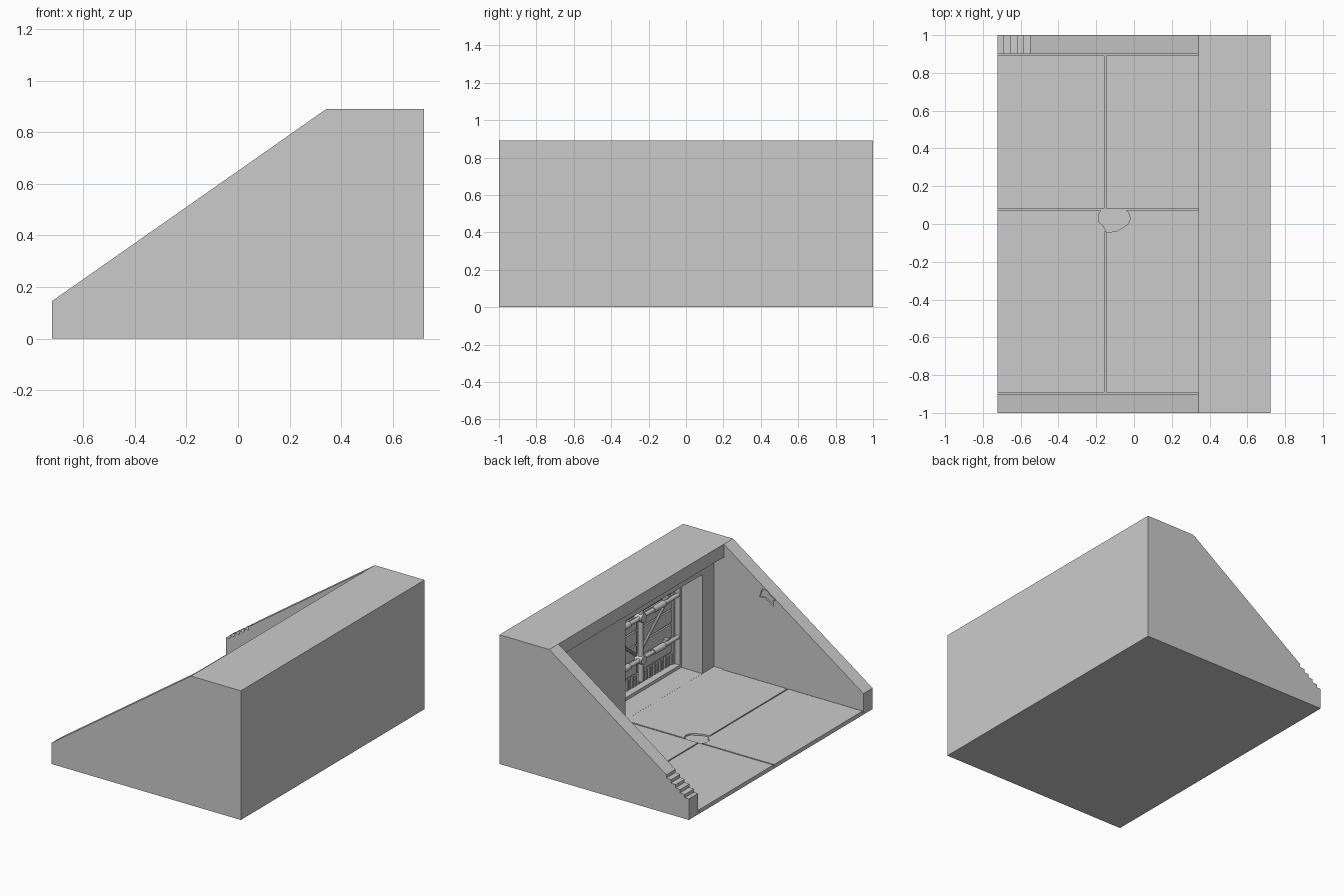
import bpy, bmesh, math
from mathutils import Vector

if "Cube" in bpy.data.objects:
    bpy.data.objects.remove(bpy.data.objects["Cube"])


def mesh_obj(name, bm):
    bmesh.ops.recalc_face_normals(bm, faces=bm.faces)
    me = bpy.data.meshes.new(name)
    bm.to_mesh(me)
    bm.free()
    ob = bpy.data.objects.new(name, me)
    bpy.context.collection.objects.link(ob)
    return ob


def prism(name, pts, d):
    """Extrude a closed loop of 3D points by vector d."""
    bm = bmesh.new()
    f = bm.faces.new([bm.verts.new(p) for p in pts])
    r = bmesh.ops.extrude_face_region(bm, geom=[f])
    vs = [v for v in r['geom'] if isinstance(v, bmesh.types.BMVert)]
    bmesh.ops.translate(bm, verts=vs, vec=d)
    return mesh_obj(name, bm)


def box(name, x0, x1, y0, y1, z0, z1):
    return prism(name, [(x0, y0, z0), (x1, y0, z0), (x1, y1, z0), (x0, y1, z0)], (0, 0, z1 - z0))


def side_prism(name, prof, y0, y1):
    return prism(name, [(x, y0, z) for x, z in prof], (0, y1 - y0, 0))


def rod(name, a, b, r, n=12):
    a, b = Vector(a), Vector(b)
    bpy.ops.mesh.primitive_cylinder_add(vertices=n, radius=r, depth=(b - a).length, location=(a + b) / 2)
    ob = bpy.context.object
    ob.name = name
    ob.rotation_mode = 'QUATERNION'
    ob.rotation_quaternion = (b - a).to_track_quat('Z', 'Y')
    bpy.ops.object.shade_smooth_by_angle(angle=math.radians(40))
    return ob


def cut(ob, cutter):
    m = ob.modifiers.new("cut", 'BOOLEAN')
    m.operation = 'DIFFERENCE'
    m.solver = 'EXACT'
    m.object = cutter
    bpy.context.view_layer.objects.active = ob
    bpy.ops.object.modifier_apply(modifier=m.name)
    bpy.data.objects.remove(cutter, do_unlink=True)


FLOOR, X0, LIP, WALL = 0.028, -0.722, 0.342, 0.415
DY0, DY1 = -0.77, 0.067


def slope(x):
    return 0.145 + (x - X0) * 0.70


# concrete bunker body with hollow forecourt under a roof lip
body = side_prism("bunker_body", [(X0, 0), (0.722, 0), (0.722, 0.89), (LIP, 0.89), (X0, 0.145)], -1, 1)
cut(body, side_prism("c", [(-1, FLOOR), (WALL, FLOOR), (WALL, 0.80), (LIP, 0.80), (LIP, 1.2), (-1, 1.2)], -0.9, 0.9))

# doorway recess, then the narrower inner frame opening
cut(body, box("c", 0.35, 0.575, DY0, DY1, FLOOR + 0.0005, 0.71))
cut(body, box("c", 0.5, 0.645, DY0 + 0.015, DY1 - 0.015, 0.05, 0.69))

# worn steps at the low end of the rear side wall
n, run = 5, 0.035
stair = [(-0.8, slope(X0))]
for i in range(n):
    x = X0 + run * (i + 0.9)
    stair += [(x, slope(x - run * 0.9)), (x, slope(x))]
stair += [(stair[-1][0], 0.5), (-0.8, 0.5)]
cut(body, side_prism("c", stair, 0.88, 1.05))

# expansion joints in the floor
D = 0.014
for sx0, sx1, sy0, sy1 in [(-0.8, 0.35, 0.892, 0.91), (-0.8, 0.35, -0.91, -0.892),
                           (-0.155, -0.147, -0.895, -0.04), (-0.155, -0.147, 0.075, 0.895),
                           (-0.8, 0.38, 0.072, 0.081)]:
    cut(body, box("c", sx0, sx1, max(sy0, -0.9), min(sy1, 0.9), D, 0.06))

# broken slab corner in the floor
chip = [(-0.17, 0.076), (-0.187, 0.05), (-0.185, 0.01), (-0.16, -0.012), (-0.145, -0.045), (-0.09, -0.037),
        (-0.06, -0.02), (-0.03, 0.0), (-0.02, 0.03), (-0.03, 0.06), (-0.05, 0.076)]
cut(body, prism("c", [(x, y, 0.017) for x, y in chip], (0, 0, 0.05)))

# spalled patch on the inside of the front side wall
patch = [(0.05, 0.66), (0.07, 0.60), (0.03, 0.605), (-0.04, 0.56), (-0.03, 0.60), (-0.055, 0.605),
         (-0.01, 0.63), (0.01, 0.655)]
cut(body, side_prism("c", patch, -0.91, -0.88))

# steel door leaf with planks
PX = 0.632
ya, yb = DY0 + 0.015, DY1 - 0.015
yc = (ya + yb) / 2
box("door_leaf", PX, 0.65, ya, yb, 0.05, 0.69)
for i, (z0, z1) in enumerate([(0.14, 0.23), (0.24, 0.33), (0.34, 0.43), (0.44, 0.53), (0.54, 0.63)]):
    for s, (p, q) in enumerate([(ya + 0.03, yc - 0.005), (yc + 0.005, yb - 0.03)]):
        box(f"door_plank_{i}_{s}", PX - 0.012, PX + 0.002, p, q, z0, z1)

# vertical ribs along the foot of the door
ribs = 26
for i in range(ribs):
    y = ya + 0.03 + (yb - ya - 0.06) * i / (ribs - 1)
    box(f"door_rib_{i}", PX - 0.015, PX + 0.002, y - 0.008, y + 0.008, 0.055, 0.125)

# door border stiles
for i, y in enumerate((ya, yb - 0.02)):
    box(f"door_stile_{i}", PX - 0.018, PX + 0.002, y, y + 0.02, 0.05, 0.69)

# locking bars with sleeves, centre rod and braces
BX = 0.59
for k, z in enumerate((0.24, 0.53)):
    rod(f"lock_bar_{k}", (BX, ya, z), (BX, yb, z), 0.014)
    for s in (-1, 1):
        rod(f"bar_sleeve_{k}_{s}", (BX, yc + s * 0.13, z), (BX, yc + s * 0.25, z), 0.021)
        box(f"bar_bracket_{k}_{s}", BX, PX, yc + s * 0.30 - 0.015, yc + s * 0.30 + 0.015, z - 0.022, z + 0.022)
    rod(f"centre_hub_{k}", (BX - 0.025, yc, z), (PX, yc, z), 0.03)
rod("centre_rod", (BX, yc, 0.09), (BX, yc, 0.62), 0.017)
for s in (-1, 1):
    rod(f"brace_{s}", (BX + 0.025, yc + s * 0.02, 0.27), (BX + 0.025, yc + s * 0.3, 0.5), 0.01, 8)
